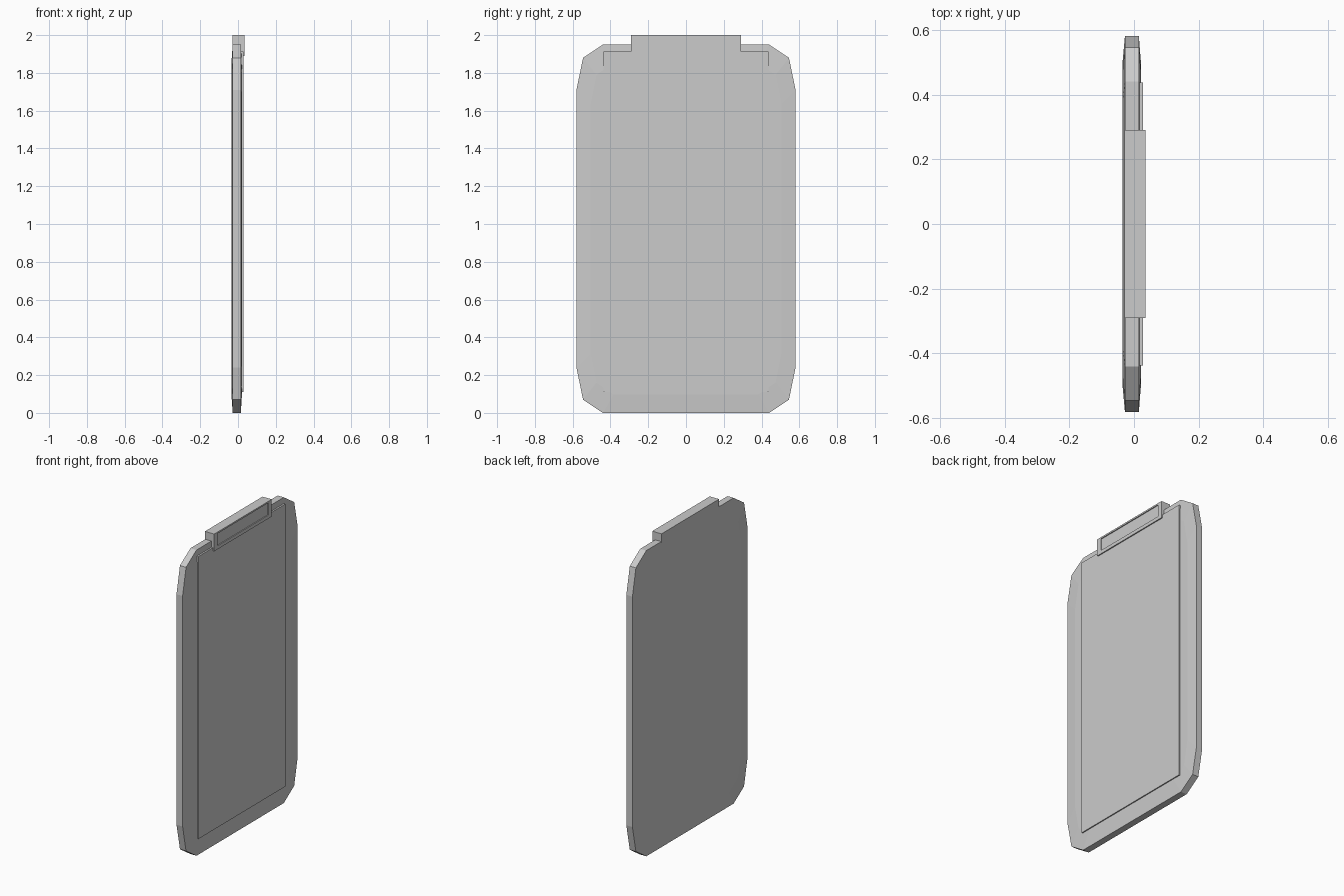
import bpy, bmesh

if "Cube" in bpy.data.objects:
    bpy.data.objects.remove(bpy.data.objects["Cube"])

def finish(name, bm):
    bmesh.ops.recalc_face_normals(bm, faces=bm.faces)
    me = bpy.data.meshes.new(name)
    bm.to_mesh(me)
    bm.free()
    ob = bpy.data.objects.new(name, me)
    bpy.context.collection.objects.link(ob)
    return ob

def loft(name, rings):
    """Capped loft through rings of (x, [(y, z), ...])."""
    bm = bmesh.new()
    vs = [[bm.verts.new((x, y, z)) for y, z in pts] for x, pts in rings]
    n = len(vs[0])
    for a, b in zip(vs, vs[1:]):
        for i in range(n):
            j = (i + 1) % n
            bm.faces.new((a[i], a[j], b[j], b[i]))
    bm.faces.new(vs[0])
    bm.faces.new(vs[-1])
    return finish(name, bm)

def rect(w, z0, z1):
    return [(-w, z0), (w, z0), (w, z1), (-w, z1)]

# Board: chamfered outline with very slightly crowned faces
half = [(0.44, 0), (0.545, 0.07), (0.58, 0.24), (0.58, 1.71), (0.545, 1.88), (0.44, 1.95)]
outline = half + [(-y, z) for y, z in reversed(half)]
inner = [(y * 0.87, 0.975 + (z - 0.975) * 0.9) for y, z in outline]
loft("board", [(-0.035, inner), (-0.028, outline), (0.015, outline), (0.021, inner)])

# Raised sheet on the front face
loft("sheet", [(0.0, rect(0.437, 0.11, 1.912)), (0.028, rect(0.437, 0.11, 1.912))])

# Clip with a recessed front panel
out, inn = rect(0.29, 1.89, 2.0), rect(0.257, 1.912, 1.99)
loft("clip", [(-0.03, out), (0.035, out), (0.035, inn), (0.029, inn)])
